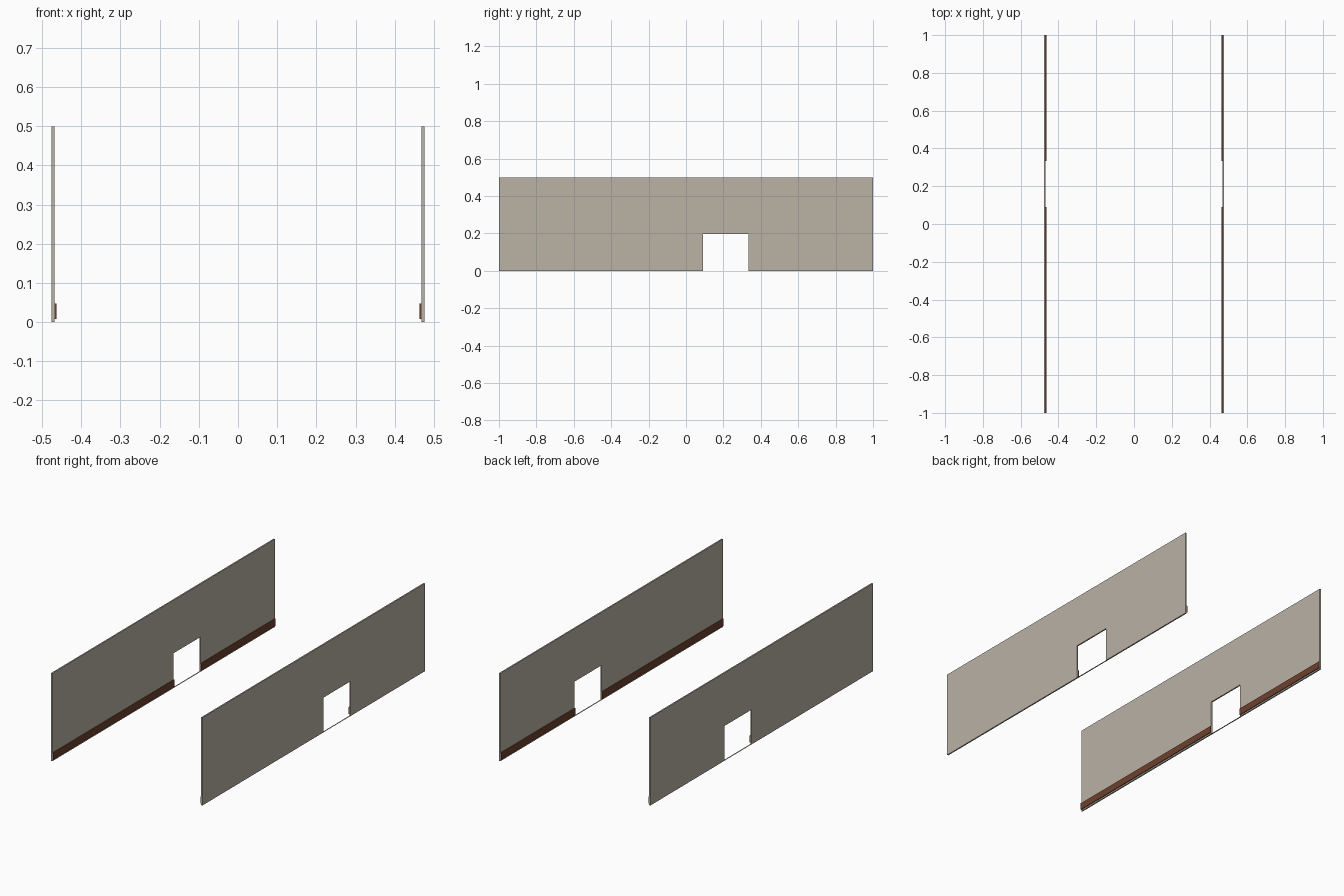
import bpy, bmesh

if "Cube" in bpy.data.objects:
    bpy.data.objects.remove(bpy.data.objects["Cube"])

WALL_OUT, WALL_IN, SKIRT_IN = 0.476, 0.468, 0.463
DOOR_Y0, DOOR_Y1, DOOR_TOP, HEIGHT = 0.09, 0.333, 0.198, 0.5


def material(name, rgb):
    m = bpy.data.materials.new(name)
    m.diffuse_color = (*rgb, 1)
    m.use_nodes = True
    m.node_tree.nodes["Principled BSDF"].inputs["Base Color"].default_value = m.diffuse_color
    return m


plaster = material("warm grey plaster", (0.49, 0.445, 0.375))
wood = material("brown wood", (0.148, 0.052, 0.026))


def prism(name, outline, offset, mat):
    """Extrude a flat outline along offset into a closed solid."""
    bm = bmesh.new()
    face = bm.faces.new([bm.verts.new(p) for p in outline])
    if any(offset):
        ext = bmesh.ops.extrude_face_region(bm, geom=[face], use_keep_orig=True)
        verts = [g for g in ext["geom"] if isinstance(g, bmesh.types.BMVert)]
        bmesh.ops.translate(bm, verts=verts, vec=offset)
        bmesh.ops.recalc_face_normals(bm, faces=bm.faces)
    mesh = bpy.data.meshes.new(name)
    bm.to_mesh(mesh)
    bm.free()
    mesh.materials.append(mat)
    ob = bpy.data.objects.new(name, mesh)
    bpy.context.collection.objects.link(ob)
    return ob


for side, s in (("left", -1), ("right", 1)):
    # Wall panel with a doorway notched out of its lower edge
    wall = [(-1, 0), (DOOR_Y0, 0), (DOOR_Y0, DOOR_TOP), (DOOR_Y1, DOOR_TOP),
            (DOOR_Y1, 0), (1, 0), (1, HEIGHT), (-1, HEIGHT)]
    prism(f"{side}_wall", [(s * WALL_IN, y, z) for y, z in wall],
          (s * (WALL_OUT - WALL_IN), 0, 0), plaster)

    # Paper-thin sill closing the foot of the doorway
    prism(f"{side}_door_sill",
          [(s * WALL_IN, DOOR_Y0, 0), (s * WALL_OUT, DOOR_Y0, 0),
           (s * WALL_OUT, DOOR_Y1, 0), (s * WALL_IN, DOOR_Y1, 0)],
          (0, 0, 0), plaster)

    # Skirting boards on the inner face, either side of the doorway
    profile = [(WALL_IN, 0.008), (SKIRT_IN + 0.001, 0.008), (SKIRT_IN, 0.010),
               (SKIRT_IN, 0.046), (SKIRT_IN + 0.001, 0.048), (WALL_IN, 0.048)]
    for part, y0, y1 in (("front", -1, DOOR_Y0), ("back", DOOR_Y1, 1)):
        prism(f"{side}_{part}_skirting", [(s * x, y0, z) for x, z in profile],
              (0, y1 - y0, 0), wood)
